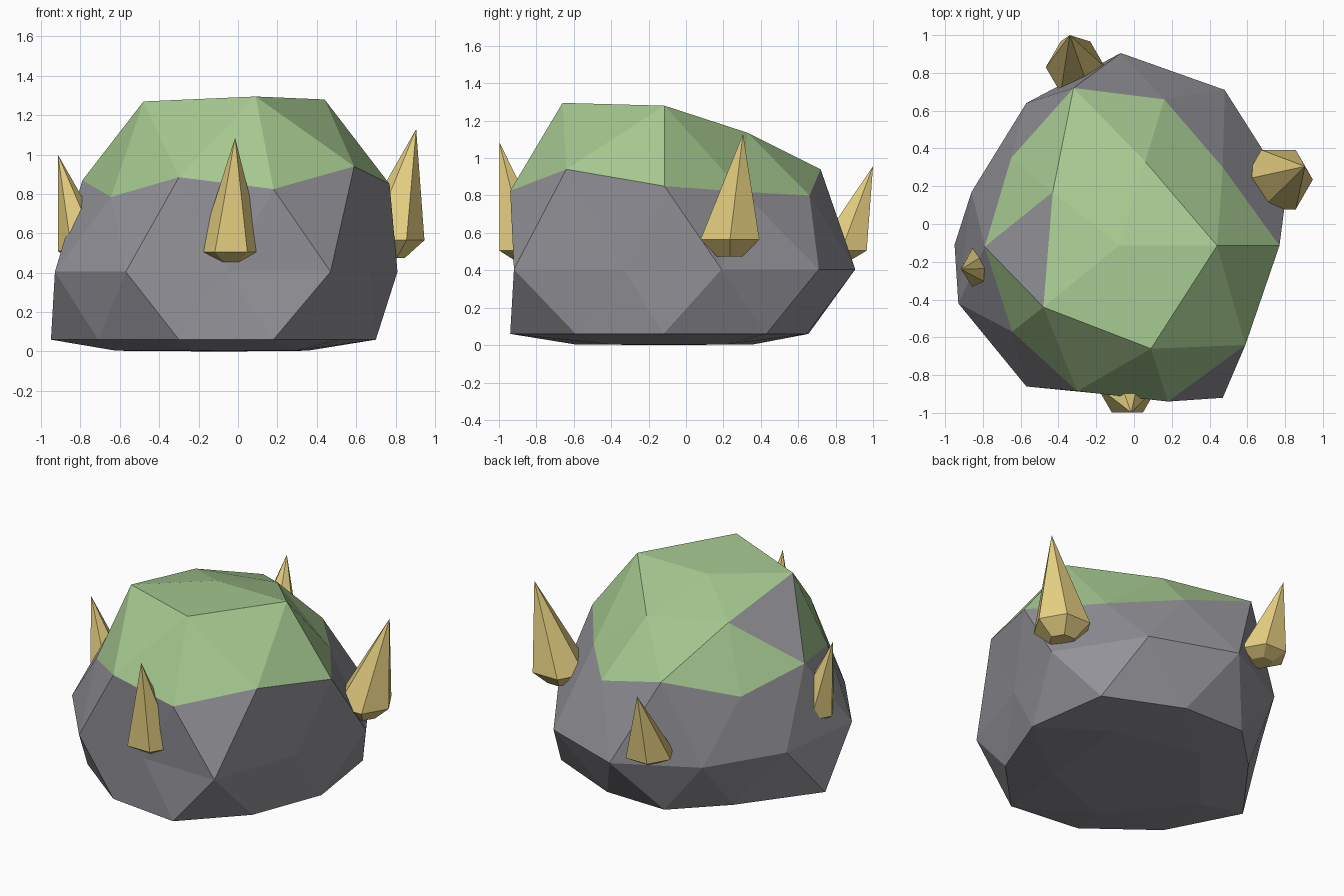
import bpy, bmesh, math
from mathutils import Vector

if "Cube" in bpy.data.objects:
    bpy.data.objects.remove(bpy.data.objects["Cube"])


def material(name, rgb):
    m = bpy.data.materials.new(name)
    m.diffuse_color = (*rgb, 1)
    m.use_nodes = True
    m.node_tree.nodes["Principled BSDF"].inputs["Base Color"].default_value = m.diffuse_color
    return m


def finish(bm, name, mats):
    bmesh.ops.recalc_face_normals(bm, faces=bm.faces)
    mesh = bpy.data.meshes.new(name)
    bm.to_mesh(mesh)
    bm.free()
    for m in mats:
        mesh.materials.append(m)
    obj = bpy.data.objects.new(name, mesh)
    bpy.context.collection.objects.link(obj)
    return obj


stone = material("stone", (0.29, 0.29, 0.32))
moss = material("moss", (0.38, 0.58, 0.28))
gold = material("gold", (0.78, 0.62, 0.22))

# Boulder: rings of a level-2 icosphere, counter-clockwise from +x
CROWN = [(.44, -.115, 1.28), (.06, .33, 1.135), (-.43, .17, 1.157),
         (-.48, -.44, 1.27), (.09, -.66, 1.295)]
SHOULDER = [(.77, -.115, .85), (.47, .30, .82), (.16, .66, .80), (-.32, .72, .94),
            (-.65, .35, .79), (-.79, -.12, .87), (-.645, -.57, .785),
            (-.30, -.885, .885), (.18, -.94, .825), (.59, -.64, .94)]
WAIST = [(.81, .19), (.48, .71), (-.07, .905), (-.57, .64), (-.86, .17),
         (-.93, -.42), (-.57, -.86), (-.06, -.91), (.47, -.92), (.67, -.33)]
FOOT = [(.70, -.12), (.62, .43), (.13, .645), (-.30, .655), (-.60, .36),
        (-.95, -.11), (-.71, -.57), (-.30, -.885), (.18, -.94), (.52, -.59)]


def boulder_point(co):
    n = co.normalized()
    a = math.degrees(math.atan2(n.y, n.x)) % 360
    if n.z > .95:
        return (-.08, -.115, 1.28), 2
    if n.z > .7:
        return CROWN[round(a / 72) % 5], 2
    if n.z > .2:
        return SHOULDER[round(a / 36) % 10], 1
    if n.z > -.2:
        return (*WAIST[round((a - 18) / 36) % 10], .405), 0
    if n.z > -.7:
        return (*FOOT[round(a / 36) % 10], .06), 0
    if n.z > -.95:
        x, y = FOOT[round(a / 36) % 10]
        return (-.08 + (x + .08) * .62, -.12 + (y + .12) * .62, .004), 0
    return (-.08, -.12, 0), 0


bm = bmesh.new()
bmesh.ops.create_icosphere(bm, subdivisions=2, radius=1)
level = {}
for v in bm.verts:
    co, level[v] = boulder_point(v.co)
    v.co = co

# Moss covers everything from the shoulder up, except one bare facet
bare = Vector((-.567, -.13, 1.1))
for f in bm.faces:
    mossy = all(level[v] for v in f.verts)
    if mossy and (f.calc_center_median() - bare).length > .05:
        f.material_index = 1
finish(bm, "boulder", [stone, moss])


# Gold spikes: six-sided, leaning outward, with a tapered underside
def spike(name, centre, r, apex, drop):
    cx, cy, cz = centre
    bm = bmesh.new()

    def ring(radius, z):
        return [bm.verts.new((cx + radius * math.cos(k * math.pi / 3),
                              cy + radius * math.sin(k * math.pi / 3), z))
                for k in range(6)]

    base, under = ring(r, cz), ring(r * .45, cz - drop)
    tip = bm.verts.new(apex)
    for i in range(6):
        j = (i + 1) % 6
        bm.faces.new((base[i], base[j], tip))
        bm.faces.new((under[i], under[j], base[j], base[i]))
    bm.faces.new(under[::-1])
    finish(bm, name, [gold])


spike("front_spike", (-.035, -.855, .505), .165, (-.015, -.998, 1.085), .05)
spike("right_spike", (.765, .235, .565), .182, (.905, .305, 1.13), .09)
spike("back_spike", (-.31, .83, .505), .157, (-.34, 1.0, .957), .045)
spike("left_spike", (-.775, -.23, .51), .14, (-.915, -.24, 1.0), .05)
